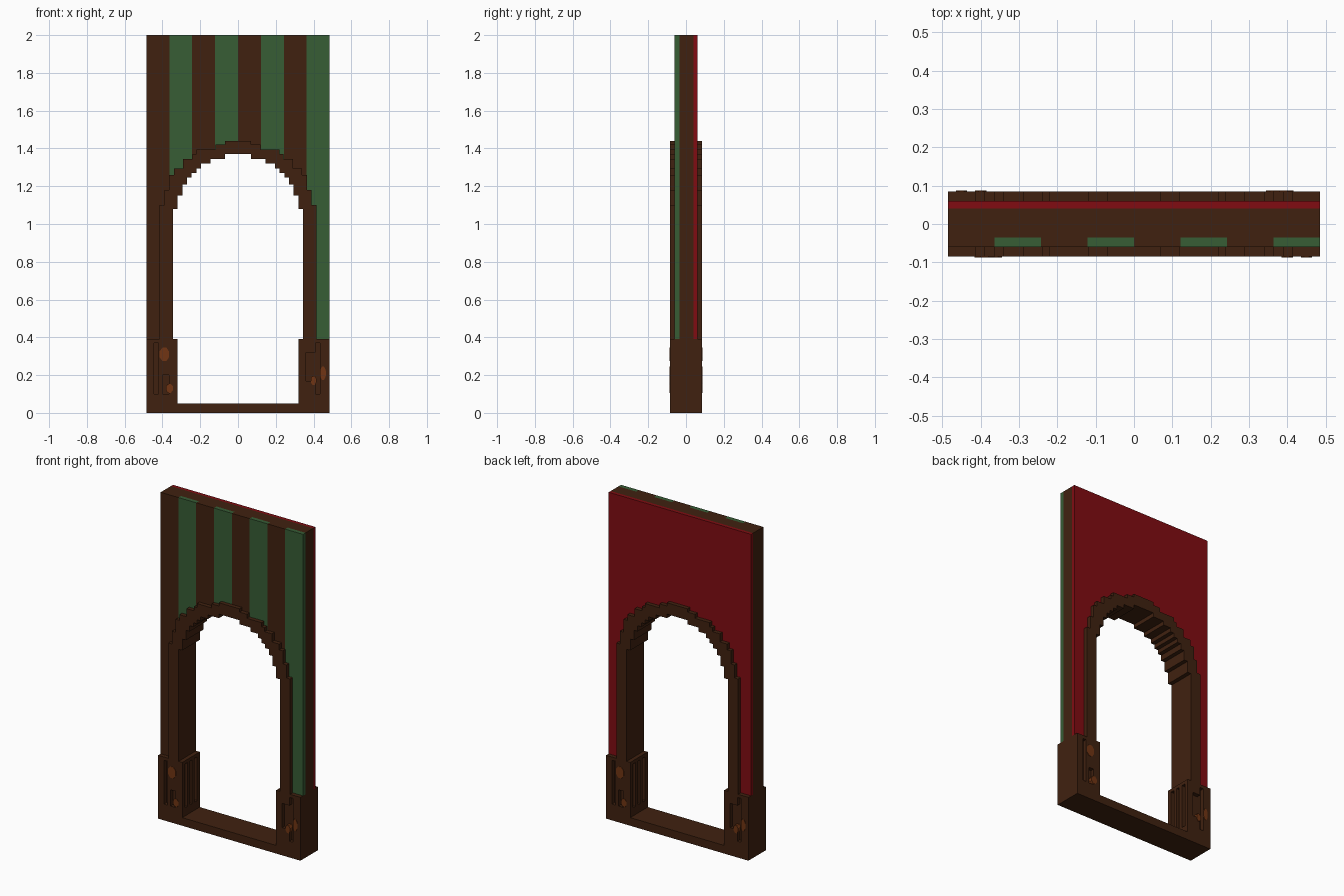
import bpy, bmesh, math

cube = bpy.data.objects.get("Cube")
if cube:
    bpy.data.objects.remove(cube, do_unlink=True)


def material(name, rgb):
    m = bpy.data.materials.new(name)
    m.use_nodes = True
    m.diffuse_color = (*rgb, 1)
    bsdf = m.node_tree.nodes["Principled BSDF"]
    bsdf.inputs["Base Color"].default_value = (*rgb, 1)
    bsdf.inputs["Roughness"].default_value = 0.9
    return m


BROWN = material("dark_wood", (0.051, 0.0155, 0.005))
GREEN = material("green_paint", (0.038, 0.109, 0.036))
RED = material("red_paint", (0.22, 0.0038, 0.006))
ORANGE = material("orange_knot", (0.165, 0.036, 0.0065))


def extrude(name, points, y0, y1, mat):
    """Extrude an outline of (x, z) points from y0 to y1."""
    bm = bmesh.new()
    face = bm.faces.new([bm.verts.new((x, y0, z)) for x, z in points])
    out = bmesh.ops.extrude_face_region(bm, geom=[face])
    for v in out["geom"]:
        if isinstance(v, bmesh.types.BMVert):
            v.co.y = y1
    bmesh.ops.recalc_face_normals(bm, faces=bm.faces)
    me = bpy.data.meshes.new(name)
    bm.to_mesh(me)
    bm.free()
    me.materials.append(mat)
    ob = bpy.data.objects.new(name, me)
    bpy.context.collection.objects.link(ob)
    return ob


def box(name, x, y, z, mat=BROWN):
    return extrude(name, [(x[0], z[0]), (x[1], z[0]), (x[1], z[1]), (x[0], z[1])],
                   y[0], y[1], mat)


# Stepped arch outlines as (half width, height up to which it holds)
OUTER = [(0.415, 1.10), (0.39, 1.18), (0.365, 1.26), (0.34, 1.295), (0.29, 1.345),
         (0.24, 1.37), (0.22, 1.395), (0.12, 1.42), (0.07, 1.44)]
INNER = [(0.345, 1.08), (0.32, 1.15), (0.295, 1.21), (0.27, 1.245), (0.245, 1.27),
         (0.22, 1.295), (0.195, 1.32), (0.145, 1.345), (0.07, 1.37)]
HALF, TOP, LEG, DEPTH = 0.485, 2.0, 0.39, 0.085
SHEET = 0.06


def arch_line(steps):
    """Stair-stepped line from the left foot over the arch to the right foot."""
    left, z = [], LEG
    for w, top in steps:
        left += [(-w, z), (-w, top)]
        z = top
    return left + [(-x, z) for x, z in reversed(left)]


def arch_height(x):
    """Lowest height of the wall above position x."""
    return max([top for w, top in OUTER if w > abs(x)], default=LEG)


def wall_strip(name, x0, x1, y0, y1, mat):
    """Wall layer between x0 and x1 whose lower edge follows the arch."""
    cuts = [s * w for w, _ in OUTER for s in (-1, 1) if x0 + 1e-4 < s * w < x1 - 1e-4]
    xs = [x0] + sorted(cuts) + [x1]
    lower = []
    for a, b in zip(xs, xs[1:]):
        h = arch_height((a + b) / 2)
        lower += [(a, h), (b, h)]
    extrude(name, lower + [(x1, TOP), (x0, TOP)], y0, y1, mat)


# Wall: wooden core, red back sheet, striped front sheet
wall_strip("wall_core", -HALF, HALF, -0.035, 0.04, BROWN)
wall_strip("back_sheet", -HALF, HALF, 0.04, SHEET, RED)
stripe = HALF / 4
for i in range(8):
    x0 = -HALF + i * stripe
    wall_strip(f"front_stripe_{i + 1}", x0, x0 + stripe, -SHEET, -0.035,
               GREEN if i % 2 else BROWN)

# Arch trim
extrude("arch_trim", arch_line(OUTER) + arch_line(INNER)[::-1], -DEPTH, DEPTH, BROWN)

# Sill across the bottom
box("sill", (-HALF, HALF), (-DEPTH, DEPTH), (0, 0.05))

# Pillar bases: plinth, outer post, recessed core, cap and inner-face slats
for s, side in ((-1, "right"), (1, "left")):
    def bx(part, a, b, y, z):
        box(f"{side}_{part}", (s * a, s * b), y, z)
    full = (-DEPTH, DEPTH)
    bx("plinth", 0.32, HALF, full, (0.05, 0.10))
    bx("outer_post", 0.445, HALF, full, (0.10, 0.37))
    bx("pillar_core", 0.345, 0.445, (-SHEET, SHEET), (0.10, 0.37))
    bx("pillar_cap", 0.32, HALF, full, (0.37, LEG))
    for i, y in enumerate((-0.085, -0.035, 0.01, 0.06)):
        bx(f"inner_slat_{i + 1}", 0.32, 0.345, (y, y + 0.025), (0.10, 0.37))


def knot(name, x, z, rx, rz, s):
    """Eight-sided knot standing in the panel."""
    pts = [(s * x + rx * math.cos(math.radians(22.5 + 45 * k)),
            z + rz * math.sin(math.radians(22.5 + 45 * k))) for k in range(8)]
    extrude(name, pts, -s * 0.087, -s * 0.055, ORANGE)


# Carved panels: the back repeats the front turned half way round
BARS = [(-0.42, -0.40, 0.10, 0.20), (-0.42, -0.365, 0.20, 0.37), (-0.365, -0.345, 0.10, 0.37),
        (0.345, 0.36, 0.10, 0.37), (0.36, 0.41, 0.32, 0.37), (0.36, 0.41, 0.10, 0.17),
        (0.435, 0.445, 0.10, 0.37)]
KNOTS = [(-0.39, 0.31, 0.028, 0.038), (-0.363, 0.13, 0.02, 0.026),
         (0.45, 0.21, 0.016, 0.038), (0.40, 0.172, 0.016, 0.026)]
for s, face in ((1, "front"), (-1, "back")):
    for i, (a, b, z0, z1) in enumerate(BARS):
        box(f"{face}_panel_bar_{i + 1}", (s * a, s * b), (-s * DEPTH, -s * SHEET), (z0, z1))
    for i, (x, z, rx, rz) in enumerate(KNOTS):
        knot(f"{face}_knot_{i + 1}", x, z, rx, rz, s)
